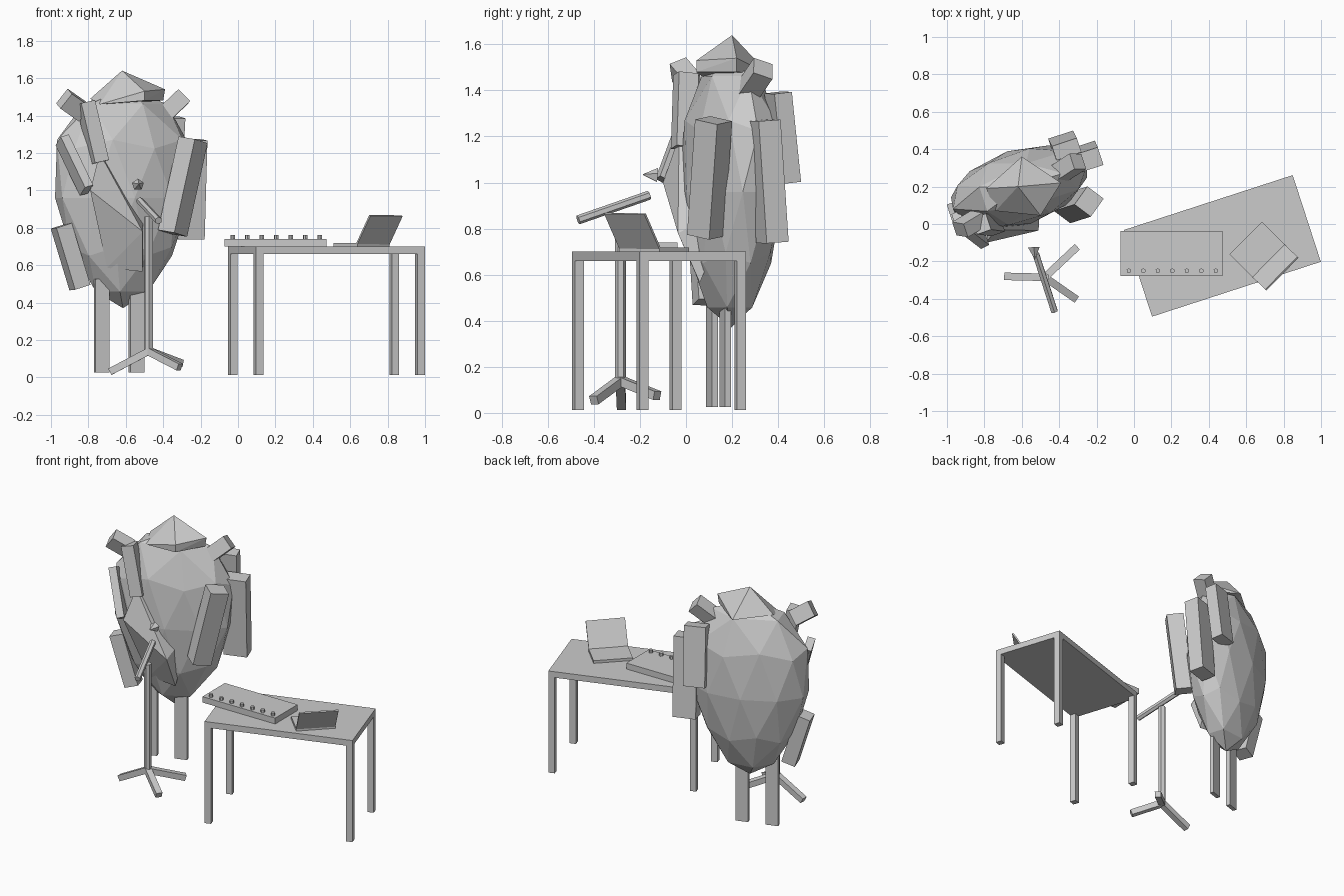
import bpy, bmesh, math
from mathutils import Vector, Matrix

if "Cube" in bpy.data.objects:
    bpy.data.objects.remove(bpy.data.objects["Cube"])

TURN = math.radians(18)          # creature and table are turned on the floor
U = Vector((math.cos(TURN), math.sin(TURN), 0))


def finish(name, bm):
    bmesh.ops.recalc_face_normals(bm, faces=bm.faces[:])
    me = bpy.data.meshes.new(name)
    bm.to_mesh(me)
    bm.free()
    ob = bpy.data.objects.new(name, me)
    bpy.context.collection.objects.link(ob)
    return ob


def box(name, loc, size, turn=0.0):
    bm = bmesh.new()
    bmesh.ops.create_cube(bm, size=1, matrix=Matrix.Translation(loc)
                          @ Matrix.Rotation(turn, 4, 'Z') @ Matrix.Diagonal((*size, 1)))
    return finish(name, bm)


def frame(p, q, side):
    """Matrix with z running p to q and x as near as possible to side."""
    z = (q - p).normalized()
    x = (side - z * side.dot(z)).normalized()
    m = Matrix((x, z.cross(x), z)).transposed().to_4x4()
    m.translation = (p + q) / 2
    return m


def beam(name, p, q, w, d, side=U):
    p, q = Vector(p), Vector(q)
    bm = bmesh.new()
    bmesh.ops.create_cube(bm, size=1, matrix=frame(p, q, side)
                          @ Matrix.Diagonal((w, d, (q - p).length, 1)))
    return finish(name, bm)


def rod(name, p, q, r1, r2=None, sides=6):
    p, q = Vector(p), Vector(q)
    bm = bmesh.new()
    bmesh.ops.create_cone(bm, cap_ends=True, segments=sides, radius1=r1,
                          radius2=r1 if r2 is None else r2, depth=(q - p).length,
                          matrix=frame(p, q, Vector((1, 0.1, 0))))
    return finish(name, bm)


def hull(name, pts):
    bm = bmesh.new()
    for p in pts:
        bm.verts.new(p)
    bmesh.ops.convex_hull(bm, input=bm.verts[:])
    loose = [v for v in bm.verts if not v.link_faces]
    bmesh.ops.delete(bm, geom=loose, context='VERTS')
    return finish(name, bm)


# Table: slab top with four flush corner legs
TC, TL, TW, LEG = Vector((0.4725, -0.117, 0)), 0.949, 0.487, 0.041
V = Vector((-U.y, U.x, 0))
box("table_top", TC + Vector((0, 0, 0.68)), (TL, TW, 0.04), TURN)
for sx in (-1, 1):
    for sy in (-1, 1):
        c = TC + U * sx * (TL - LEG) / 2 + V * sy * (TW - LEG) / 2
        box("table_leg", c + Vector((0, 0, 0.337)), (LEG, LEG, 0.65), TURN)

# Control deck with a row of knobs
box("control_deck", (0.20, -0.157, 0.72), (0.545, 0.24, 0.04))
for i in range(7):
    x = -0.027 + i * 0.0775
    rod("deck_knob", (x, -0.25, 0.735), (x, -0.25, 0.76), 0.013)

# Laptop: base and tilted screen, facing the creature
A45 = Vector((1, 1, 0)).normalized()
box("laptop_base", (0.661, -0.138, 0.709), (0.245, 0.18, 0.018), math.radians(45))
beam("laptop_screen", (0.722, -0.2, 0.715), (0.791, -0.265, 0.865), 0.245, 0.01, A45)

# Microphone stand
hub = (-0.477, -0.285, 0.14)
rod("stand_pole", (-0.477, -0.285, 0.13), (-0.477, -0.285, 0.86), 0.024)
for end in ((-0.685, -0.28, 0.03), (-0.307, -0.125, 0.075), (-0.312, -0.4, 0.055)):
    beam("stand_foot", hub, end, 0.038, 0.04, Vector((0, 0, 1)))
rod("stand_boom", (-0.425, -0.468, 0.838), (-0.525, -0.16, 0.945), 0.02)
rod("microphone", (-0.535, -0.125, 1.03), (-0.53, -0.19, 1.035), 0.033, 0.0, 5)

# Creature body: flattened egg, narrower below
bm = bmesh.new()
bmesh.ops.create_icosphere(bm, subdivisions=2, radius=1)
for v in bm.verts:
    f = 1.0 + 0.28 * v.co.z
    v.co = Vector((v.co.x * f * 0.38, v.co.y * (0.97 + 0.1 * v.co.z) * 0.21, v.co.z * 0.59))
bm.transform(Matrix.Translation((-0.615, 0.195, 0.96)) @ Matrix.Rotation(TURN, 4, 'Z'))
finish("body", bm)

# Legs
for x, y in ((-0.728, 0.113), (-0.542, 0.17)):
    box("creature_leg", (x, y, 0.275), (0.08, 0.027, 0.5), TURN)

# Belly wedge and head crest
hull("belly_panel", [(-0.79, -0.10, 1.0), (-0.51, -0.035, 0.78), (-0.70, 0.05, 0.585),
                     (-0.51, 0.06, 0.565), (-0.74, -0.03, 1.2), (-0.75, 0.2, 0.9),
                     (-0.5, 0.2, 0.9)])
hull("head_crest", [(-0.62, 0.2, 1.64), (-0.79, 0.19, 1.49), (-0.50, 0.045, 1.53),
                    (-0.50, 0.045, 1.48), (-0.39, 0.22, 1.54), (-0.40, 0.22, 1.48),
                    (-0.74, 0.07, 1.46), (-0.60, 0.36, 1.47)])

# Ears and side tuft
beam("left_ear", (-0.83, 0.03, 1.42), (-0.93, -0.03, 1.49), 0.10, 0.08)
beam("right_ear", (-0.40, 0.27, 1.40), (-0.30, 0.335, 1.495), 0.09, 0.09)
beam("front_tuft", (-0.815, 0.0, 1.47), (-0.74, -0.01, 1.15), 0.08, 0.09)

# Left arm
beam("left_upper_arm", (-0.94, 0.02, 1.27), (-0.81, -0.08, 1.0), 0.05, 0.10)
beam("left_forearm", (-0.945, 0.07, 0.81), (-0.845, 0.09, 0.48), 0.09, 0.10)

# Right arm plates
beam("right_front_plate", (-0.24, 0.12, 1.27), (-0.35, 0.085, 0.77), 0.11, 0.12,
     Vector((0.8, -0.57, 0)))
beam("right_back_plate", (-0.36, 0.40, 1.39), (-0.38, 0.44, 1.0), 0.14, 0.08)
beam("right_side_plate", (-0.25, 0.34, 1.27), (-0.265, 0.375, 0.74), 0.15, 0.10)
